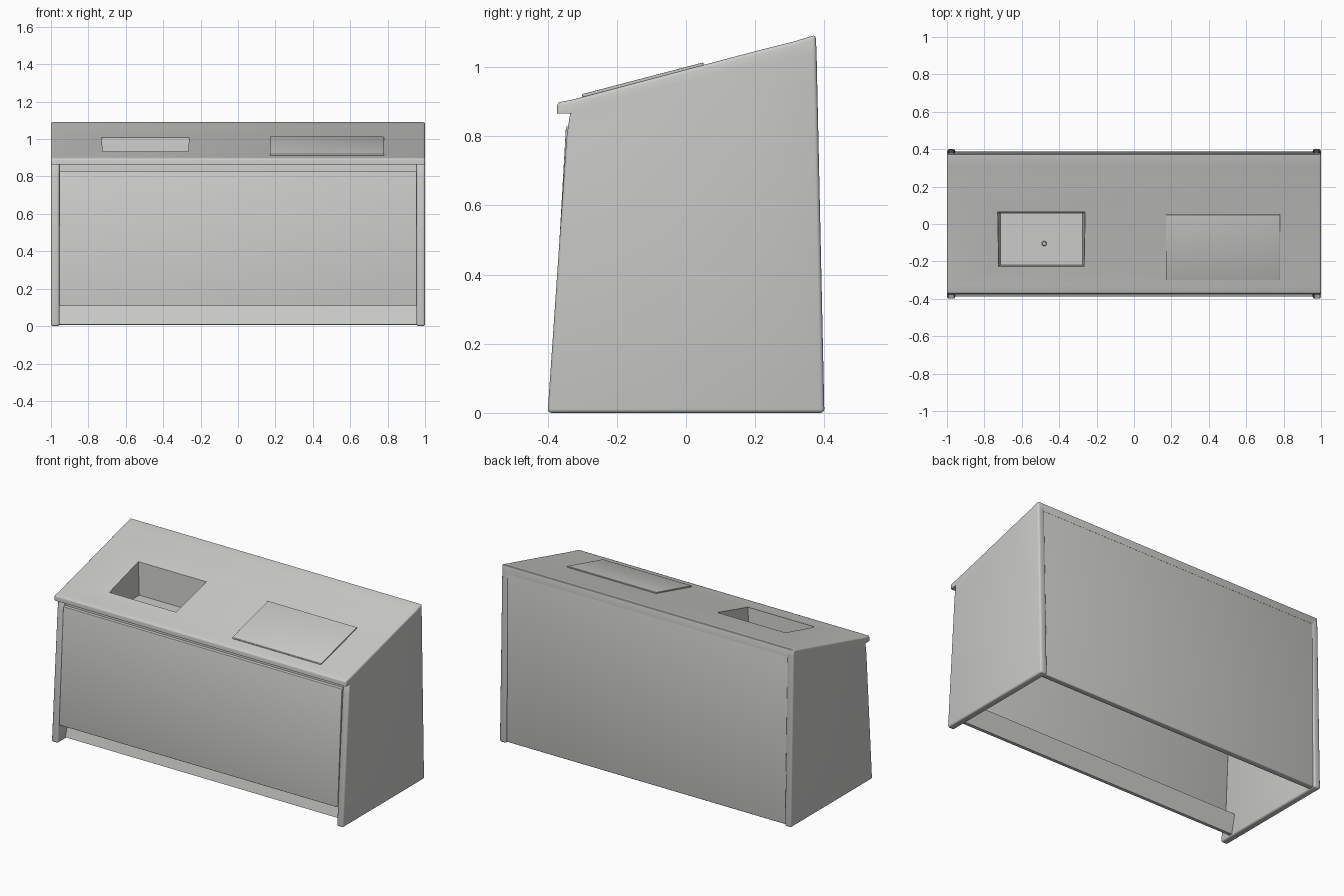
import bpy, bmesh, math

if "Cube" in bpy.data.objects:
    bpy.data.objects.remove(bpy.data.objects["Cube"])

grey = bpy.data.materials.new("light grey")
grey.use_nodes = True
COLOUR = (0.6, 0.6, 0.59, 1)
grey.diffuse_color = COLOUR
grey.node_tree.nodes["Principled BSDF"].inputs["Base Color"].default_value = COLOUR


def top_z(y):
    """Height of the sloping worktop at depth y."""
    return 0.993 + 0.262 * y


def finish(name, bm):
    bmesh.ops.recalc_face_normals(bm, faces=bm.faces)
    mesh = bpy.data.meshes.new(name)
    bm.to_mesh(mesh)
    bm.free()
    mesh.materials.append(grey)
    ob = bpy.data.objects.new(name, mesh)
    bpy.context.collection.objects.link(ob)
    return ob


def smooth(ob):
    bpy.ops.object.select_all(action="DESELECT")
    ob.select_set(True)
    bpy.context.view_layer.objects.active = ob
    bpy.ops.object.shade_smooth_by_angle(angle=math.radians(35))


def prism(name, profile, x0, x1, bevel=0, rule=lambda e: True):
    """Extrude a (y, z) profile along x and round the edges that pass the rule."""
    bm = bmesh.new()
    face = bm.faces.new([bm.verts.new((x0, y, z)) for y, z in profile])
    ext = bmesh.ops.extrude_face_region(bm, geom=[face])
    moved = [v for v in ext["geom"] if isinstance(v, bmesh.types.BMVert)]
    bmesh.ops.translate(bm, verts=moved, vec=(x1 - x0, 0, 0))
    bmesh.ops.recalc_face_normals(bm, faces=bm.faces)
    if bevel:
        edges = [e for e in bm.edges if rule(e) and e.calc_face_angle(0) > 0.4]
        bmesh.ops.bevel(bm, geom=edges, offset=bevel, segments=3,
                        profile=0.5, affect="EDGES", clamp_overlap=True)
    ob = finish(name, bm)
    smooth(ob)
    return ob


def cut(ob, cutter):
    mod = ob.modifiers.new("opening", "BOOLEAN")
    mod.operation = "DIFFERENCE"
    mod.solver = "EXACT"
    mod.object = cutter
    bpy.context.view_layer.objects.active = ob
    bpy.ops.object.modifier_apply(modifier=mod.name)
    smooth(ob)


# Sloping worktop with a front lip
def worktop_edge(e):
    ends = all(abs(v.co.x) > 0.9 for v in e.verts)
    low = all(v.co.z < top_z(v.co.y) - 0.015 for v in e.verts)
    return not (ends and low)


worktop = prism("worktop", [
    (-0.373, 0.865), (-0.373, 0.897), (-0.33, 0.905), (0.22, top_z(0.22)),
    (0.31, 1.073), (0.375, 1.093), (0.377, 1.04), (0.2, 1.01),
    (-0.3, 0.88), (-0.33, 0.865)], -1, 1, 0.01, worktop_edge)

# Tapered side panels
side_profile = [(-0.4, 0), (0.4, 0), (0.377, 1.06), (0.2, 1.025),
                (-0.32, 0.89), (-0.335, 0.865), (-0.345, 0.8)]
for side, sign in (("left", 1), ("right", -1)):
    prism(side + "_side_panel", side_profile, sign * 0.955, sign, 0.012,
          lambda e: min(v.co.z for v in e.verts) < 0.82)

# Back panel, front panel, kick board and the recessed strip under the lip
prism("back_panel", [(0.35, 0.005), (0.388, 0.005), (0.376, 1.06), (0.34, 1.05)],
      -0.965, 0.965, 0.005)
prism("front_panel", [(-0.388, 0.11), (-0.347, 0.828), (-0.32, 0.828), (-0.355, 0.11)],
      -0.955, 0.955, 0.003)
prism("strip_under_lip", [(-0.328, 0.8), (-0.322, 0.88), (-0.295, 0.89), (-0.295, 0.8)],
      -0.96, 0.96)
prism("kick_board", [(-0.325, 0.01), (-0.305, 0.01), (-0.28, 0.125),
                     (-0.36, 0.125), (-0.36, 0.11), (-0.3, 0.11)], -0.955, 0.955)

# Tray sunk into the worktop
FLOOR = 0.81
tray = prism("tray", [(-0.25, FLOOR - 0.02), (0.085, FLOOR - 0.02),
                      (0.085, top_z(0.085) - 0.015), (-0.25, top_z(-0.25) - 0.015)],
             -0.755, -0.235)

bm = bmesh.new()
rings = []
for x0, x1, y0, y1, z in ((-0.715, -0.275, -0.22, 0.055, FLOOR),
                          (-0.735, -0.255, -0.235, 0.07, 1.1)):
    rings.append([bm.verts.new((x, y, z)) for x, y in
                  ((x0, y0), (x1, y0), (x1, y1), (x0, y1))])
for ring in rings:
    bm.faces.new(ring)
for i in range(4):
    j = (i + 1) % 4
    bm.faces.new((rings[0][i], rings[0][j], rings[1][j], rings[1][i]))
cutter = finish("tray_cutter", bm)
cutter.hide_render = True
cut(worktop, cutter)
cut(tray, cutter)
bpy.data.objects.remove(cutter)

# Oval plate and small knob on the tray floor
bm = bmesh.new()
outline = []
for i in range(26):
    a = math.pi * (i % 13) / 12 + (-math.pi / 2 if i < 13 else math.pi / 2)
    centre = -0.41 if i < 13 else -0.58
    outline.append(bm.verts.new((centre + 0.052 * math.cos(a),
                                 -0.113 + 0.052 * math.sin(a), FLOOR - 0.001)))
face = bm.faces.new(outline)
ext = bmesh.ops.extrude_face_region(bm, geom=[face])
bmesh.ops.translate(bm, vec=(0, 0, 0.008),
                    verts=[v for v in ext["geom"] if isinstance(v, bmesh.types.BMVert)])
smooth(finish("oval_plate", bm))

bm = bmesh.new()
bmesh.ops.create_cone(bm, cap_ends=True, segments=16, radius1=0.014, radius2=0.01, depth=0.02)
bmesh.ops.translate(bm, verts=bm.verts, vec=(-0.48, -0.105, FLOOR + 0.015))
smooth(finish("tray_knob", bm))

# Thin raised plate on the worktop
prism("worktop_plate", [(y, top_z(y) + h) for y, h in
                        ((-0.3, -0.002), (0.05, -0.002), (0.05, 0.007), (-0.3, 0.007))],
      0.17, 0.78, 0.002)
